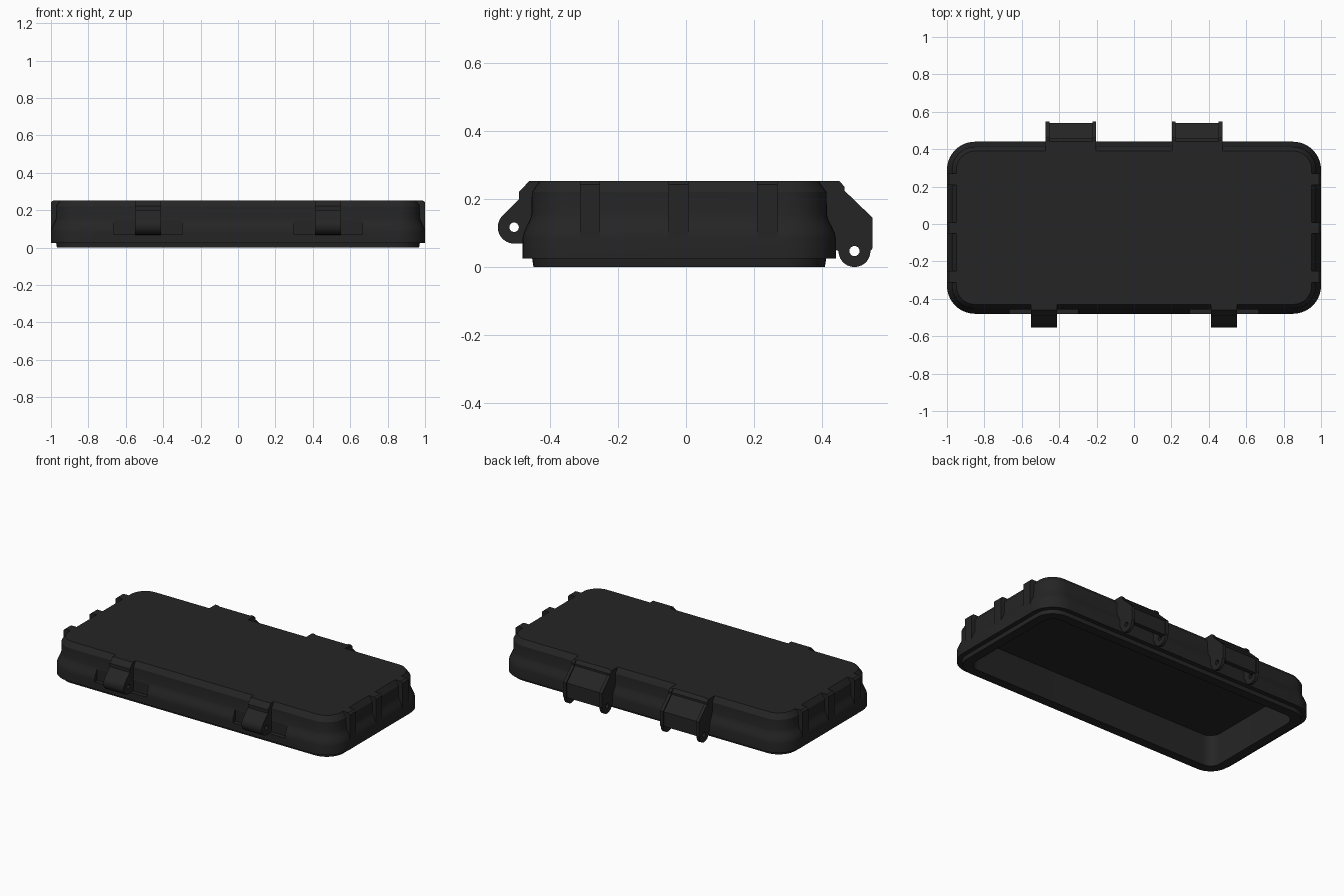
import bpy, bmesh, math
from mathutils import Matrix, Vector

if "Cube" in bpy.data.objects:
    bpy.data.objects.remove(bpy.data.objects["Cube"])

black = bpy.data.materials.new("matte_black")
black.diffuse_color = (0.018, 0.018, 0.018, 1)
black.use_nodes = True
black.node_tree.nodes["Principled BSDF"].inputs["Base Color"].default_value = black.diffuse_color
CY, HX, HY, TOP = -0.02, 1.0, 0.46, 0.253   # lid centre, half sizes, height


def finish(ob, angle=30):
    bpy.ops.object.select_all(action='DESELECT')
    ob.select_set(True)
    bpy.context.view_layer.objects.active = ob
    bpy.ops.object.shade_smooth_by_angle(angle=math.radians(angle))


def add_mesh(name, bm):
    bmesh.ops.recalc_face_normals(bm, faces=bm.faces)
    me = bpy.data.meshes.new(name)
    bm.to_mesh(me)
    bm.free()
    me.materials.append(black)
    ob = bpy.data.objects.new(name, me)
    bpy.context.collection.objects.link(ob)
    return ob


def ring(bm, inset, z, seg=10):
    """Rounded rectangle of vertices, inset from the widest outline."""
    r = max(0.15 - inset, 0.07)
    out = []
    for k, (sx, sy) in enumerate([(1, 1), (-1, 1), (-1, -1), (1, -1)]):
        cx, cy = sx * (HX - inset - r), CY + sy * (HY - inset - r)
        for i in range(seg + 1):
            a = math.pi / 2 * (k + i / seg)
            out.append(bm.verts.new((cx + r * math.cos(a), cy + r * math.sin(a), z)))
    return out


def arc(c, r, a0, a1, n=14):
    return [(c[0] + r * math.cos(math.radians(a0 + (a1 - a0) * i / n)),
             c[1] + r * math.sin(math.radians(a0 + (a1 - a0) * i / n))) for i in range(n + 1)]


def plate(name, loops, width, centre, along='X'):
    """Outline (plus optional holes) extruded symmetrically along X or Y."""
    cu = bpy.data.curves.new(name, 'CURVE')
    cu.dimensions, cu.fill_mode, cu.extrude = '2D', 'BOTH', width / 2
    for pts in loops:
        sp = cu.splines.new('POLY')
        sp.points.add(len(pts) - 1)
        for p, (u, v) in zip(sp.points, pts):
            p.co = (u, v, 0, 1)
        sp.use_cyclic_u = True
    tmp = bpy.data.objects.new(name + "_outline", cu)
    bpy.context.collection.objects.link(tmp)
    bpy.context.view_layer.update()
    me = bpy.data.meshes.new_from_object(tmp.evaluated_get(bpy.context.evaluated_depsgraph_get()))
    bpy.data.objects.remove(tmp)
    bm = bmesh.new()
    bm.from_mesh(me)
    bpy.data.meshes.remove(me)
    bmesh.ops.remove_doubles(bm, verts=bm.verts, dist=1e-5)
    for v in bm.verts:
        u, w, d = v.co
        v.co = (centre + d, u, w) if along == 'X' else (u, centre - d, w)
    ob = add_mesh(name, bm)
    finish(ob)
    return ob


# Lid shell: cavity ceiling, cavity wall, rim, step, bulged side, chamfered top
profile = [(0.09, 0.2), (0.09, 0.0), (0.032, 0.0), (0.028, 0.025), (0.0, 0.025),
           (0.0, 0.085), (0.003, 0.1), (0.012, 0.12), (0.022, 0.14), (0.026, 0.155),
           (0.027, 0.22), (0.05, TOP)]
bm = bmesh.new()
rings = [ring(bm, o, z) for o, z in profile]
for a, b in zip(rings, rings[1:]):
    n = len(a)
    for i in range(n):
        bm.faces.new((a[i], a[(i + 1) % n], b[(i + 1) % n], b[i]))
bm.faces.new(rings[0])
bm.faces.new(rings[-1])
lid = add_mesh("lid_shell", bm)

# Recesses beside the front latches
for s in (-1, 1):
    bm = bmesh.new()
    bmesh.ops.create_cube(bm, size=1, matrix=Matrix.Translation((s * 0.482, -0.504, 0.107))
                          @ Matrix.Diagonal((0.365, 0.1, 0.074, 1)))
    cutter = add_mesh("recess_cutter", bm)
    cutter.hide_render = True
    mod = lid.modifiers.new("recess", 'BOOLEAN')
    mod.operation, mod.solver, mod.object = 'DIFFERENCE', 'EXACT', cutter
    bpy.context.view_layer.objects.active = lid
    bpy.ops.object.modifier_apply(modifier=mod.name)
    bpy.data.objects.remove(cutter)
finish(lid, 25)

# Shared side outlines
latch_c, hinge_c = (-0.505, 0.117), (0.495, 0.047)
latch = arc(latch_c, 0.048, 135, 270) + [(-0.44, 0.07), (-0.43, TOP), (-0.46, TOP),
                                         (-0.49, 0.222), (-0.49, 0.2)]
ear = arc(hinge_c, 0.047, 180, 360) + [(0.548, 0.055), (0.548, 0.145), (0.465, 0.225),
                                       (0.465, 0.237), (0.45, TOP), (0.39, TOP),
                                       (0.39, 0.18), (0.42, 0.06)]
cover = [(0.54, 0.05), (0.54, 0.142), (0.459, 0.221), (0.459, 0.233), (0.442, TOP),
         (0.39, TOP), (0.39, 0.19), (0.44, 0.19), (0.512, 0.125), (0.512, 0.05)]

for s, side in ((-1, "left"), (1, "right")):
    # Front latch lug with pin hole
    plate(f"front_latch_{side}", [latch, arc(latch_c, 0.014, 0, 337.5, 15)], 0.14, s * 0.482)
    # Back hinge: curved cover between two pierced ears
    plate(f"hinge_cover_{side}", [cover], 0.24, s * 0.338)
    for e, pos in ((-1, "a"), (1, "b")):
        plate(f"hinge_ear_{side}_{pos}", [ear, arc(hinge_c, 0.015, 0, 337.5, 15)],
              0.02, s * 0.338 + e * 0.125)
    # End grip ribs
    rib = [(s * x, z) for x, z in ((0.945, TOP), (0.988, TOP), (1.0, 0.242),
                                   (1.0, 0.085), (0.96, 0.085))]
    for i, y in enumerate((-0.282, -0.022, 0.239)):
        plate(f"end_rib_{side}_{i + 1}", [rib], 0.06, y, 'Y')
